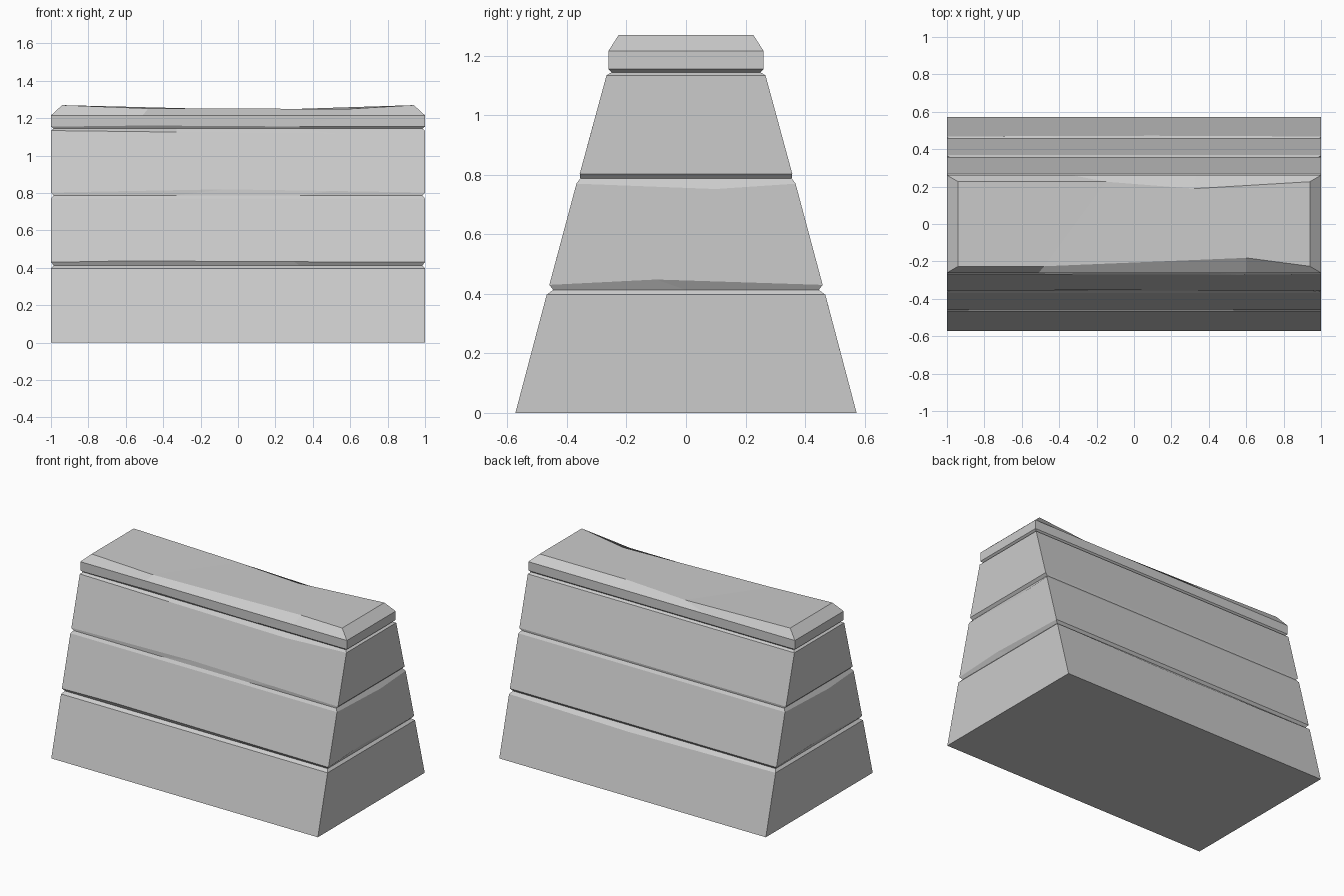
import bpy
import bmesh

if "Cube" in bpy.data.objects:
    bpy.data.objects.remove(bpy.data.objects["Cube"])

grey = bpy.data.materials.new("plain_grey")
grey.use_nodes = True
colour = (0.6, 0.6, 0.6, 1)
grey.diffuse_color = colour
grey.node_tree.nodes["Principled BSDF"].inputs["Base Color"].default_value = colour

SLOPE = 0.266  # inward lean of the long walls
STRAIGHT = dict(front=((-.33, 0), (.33, 0)), back=((-.33, 0), (.33, 0)),
                right=((0, 0),), left=((0, 0),))


def ring(bm, z, hx, hy, **dents):
    """Rectangle outline whose sides may hold worn points: position, rise, inset."""
    side = {**STRAIGHT, **dents}

    def long_side(name, sign):
        pts = []
        for x, rise, *inset in side[name]:
            depth = inset[0] if inset else SLOPE * rise
            pts.append((x, sign * (hy - depth), z + rise))
        return pts

    def end(name, sign):
        return [(sign * hx, y, z + rise) for y, rise in side[name]]

    pts = [(-hx, -hy, z)] + long_side("front", -1)
    pts += [(hx, -hy, z)] + end("right", 1)
    pts += [(hx, hy, z)] + long_side("back", 1)[::-1]
    pts += [(-hx, hy, z)] + end("left", -1)
    return [bm.verts.new(p) for p in pts]


def loft(name, rows, base=False, lid=False):
    """Skin a stack of outlines, closing only the exposed end."""
    bm = bmesh.new()
    rings = [ring(bm, *size, **dents) for size, dents in rows]
    for a, b in zip(rings, rings[1:]):
        n = len(a)
        for i in range(n):
            j = (i + 1) % n
            bm.faces.new((a[i], a[j], b[j], b[i]))
    if base:
        bm.faces.new(rings[0][::-1])
    if lid:
        r = rings[-1]
        bm.faces.new((r[0], r[1], r[7], r[8], r[9]))
        bm.faces.new((r[1], r[2], r[6], r[7]))
        bm.faces.new((r[2], r[3], r[4], r[5], r[6]))
    mesh = bpy.data.meshes.new(name)
    bm.to_mesh(mesh)
    bm.free()
    mesh.materials.append(grey)
    bpy.context.collection.objects.link(bpy.data.objects.new(name, mesh))


# Outlines at the bottom of each groove, shared by neighbouring tiers
low_groove = ((.413, .985, .446), {})
mid_groove = ((.788, .985, .355), {})
top_groove = ((1.144, .985, .25), {})

loft("lower_tier", [
    ((0, 1, .573), {}),
    ((.397, 1, .468), dict(back=((-.45, -.008), (.1, -.015)))),
    low_groove], base=True)

loft("middle_tier", [
    low_groove,
    ((.43, 1, .459), dict(right=((-.1, .018),), left=((-.1, .018),),
                          front=((-.6, .007), (.3, .003)))),
    ((.77, 1, .368), dict(right=((.1, -.018),), left=((-.1, -.018),))),
    mid_groove])

loft("upper_tier", [
    mid_groove,
    ((.803, 1, .357), dict(front=((-.07, .017), (.5, .008)))),
    ((1.134, 1, .267), dict(front=((-.33, -.008), (.55, -.018)))),
    top_groove])

# Worn padded top with bevelled rim and a shallow dip
loft("top_cap", [
    top_groove,
    ((1.155, 1, .261), dict(front=((-.5, .006), (.33, .001)))),
    ((1.215, 1, .261), dict(front=((-.51, 0), (.6, 0)))),
    ((1.27, .94, .226), dict(front=((-.48, -.018, 0), (.6, -.02, .045)),
                             back=((-.15, -.02, 0), (.32, -.02, .037))))],
    lid=True)
